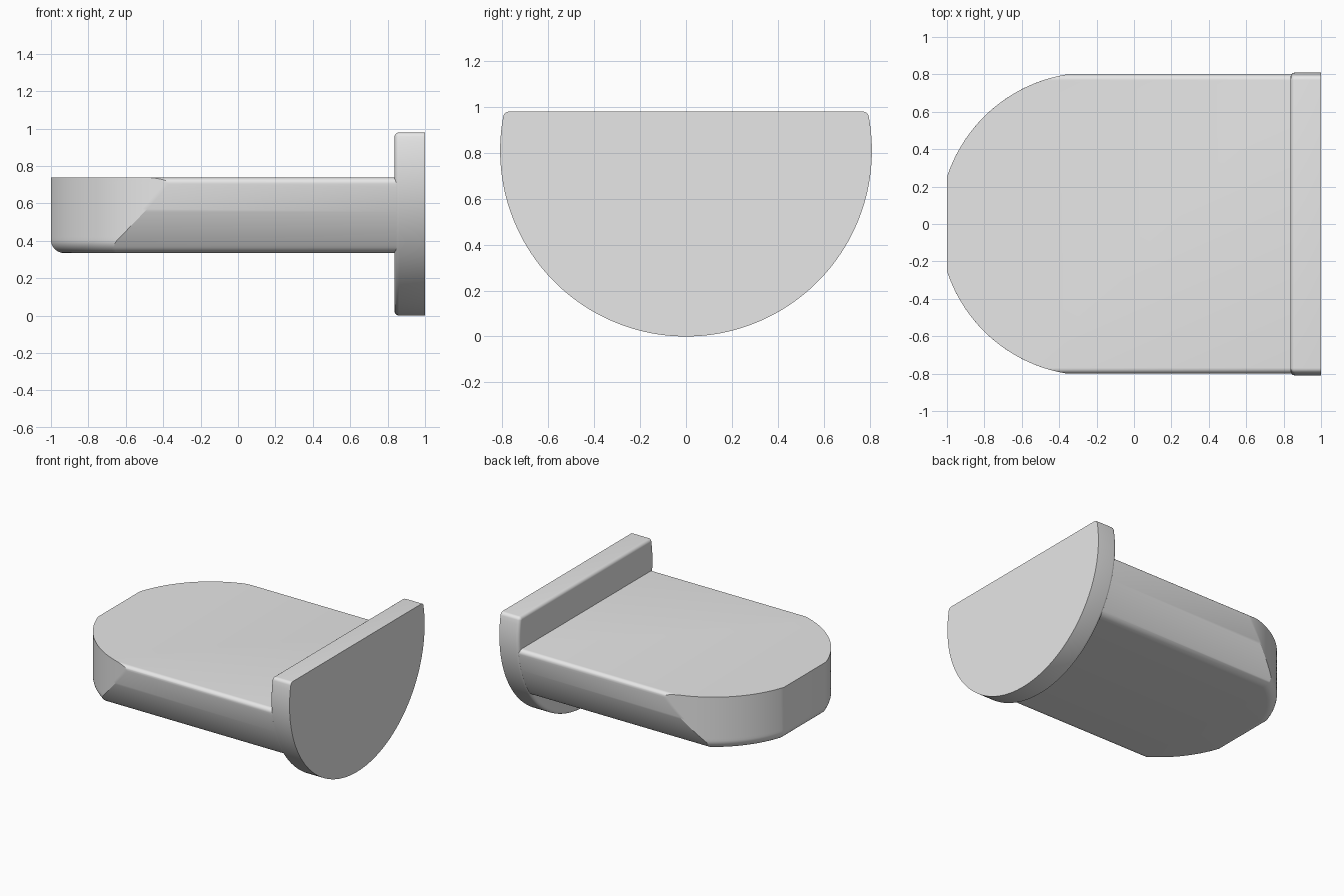
import bpy, bmesh
from math import sin, cos, asin, acos, atan2, sqrt, pi, radians

cube = bpy.data.objects.get("Cube")
if cube:
    bpy.data.objects.remove(cube, do_unlink=True)

grey = bpy.data.materials.new("light_grey")
grey.use_nodes = True
grey.diffuse_color = (0.8, 0.8, 0.8, 1)
grey.node_tree.nodes["Principled BSDF"].inputs["Base Color"].default_value = (0.8, 0.8, 0.8, 1)


def spread(a, b, n):
    return [a + (b - a) * k / n for k in range(n + 1)]


def loft(name, rings):
    """Skin matching closed rings of points and cap both ends."""
    bm = bmesh.new()
    loops = [[bm.verts.new(p) for p in ring] for ring in rings]
    for a, b in zip(loops, loops[1:]):
        for k in range(len(a)):
            j = (k + 1) % len(a)
            bm.faces.new((a[k], a[j], b[j], b[k]))
    bm.faces.new(loops[0])
    bm.faces.new(loops[-1])
    bmesh.ops.recalc_face_normals(bm, faces=bm.faces[:])
    mesh = bpy.data.meshes.new(name)
    bm.to_mesh(mesh)
    bm.free()
    mesh.materials.append(grey)
    obj = bpy.data.objects.new(name, mesh)
    bpy.context.collection.objects.link(obj)
    bpy.ops.object.select_all(action='DESELECT')
    obj.select_set(True)
    bpy.context.view_layer.objects.active = obj
    bpy.ops.object.shade_smooth_by_angle(angle=radians(25))
    return obj


CENTRE_Z = 0.81   # axis height of the round cross-section
RADIUS = 0.81     # end plate and nose radius

# Tongue: barrel-sided slab with a rounded, blunt nose
BOTTOM, TOP = 0.335, 0.738
SIDE, NOSE_X = 0.805, -0.23
LOW, HIGH = 0.07, 0.03   # lower and upper edge fillets


def corner(z_mid, r):
    """Fillet centre y and the height where it meets the round side."""
    d = SIDE - r
    y = sqrt(d * d - (CENTRE_Z - z_mid) ** 2)
    return y, CENTRE_Z - (CENTRE_Z - z_mid) * SIDE / d


low_y, low_z = corner(BOTTOM + LOW, LOW)
high_y, high_z = corner(TOP - HIGH, HIGH)


def half_width(z):
    if z < low_z:
        return low_y + sqrt(LOW ** 2 - (z - BOTTOM - LOW) ** 2)
    if z > high_z:
        return high_y + sqrt(max(0, HIGH ** 2 - (z - TOP + HIGH) ** 2))
    return sqrt(SIDE ** 2 - (z - CENTRE_Z) ** 2)


def tongue_ring(z):
    drop = max(0, BOTTOM + LOW - z)
    inset = LOW - sqrt(max(0, LOW ** 2 - drop ** 2))
    r, w = RADIUS - inset, half_width(z)
    start = acos((NOSE_X + 1 - inset) / r)
    half = [(NOSE_X - r * cos(a), r * sin(a), z)
            for a in spread(start, asin(min(1, w / r)), 28)]
    half.append((0.9, w, z))
    return half + [(x, -y, h) for x, y, h in reversed(half)]


heights = [BOTTOM + LOW * (1 - cos(a)) for a in spread(0, pi / 2, 10)]
heights += spread(BOTTOM + LOW, high_z, 18)[1:]
heights += [TOP - HIGH + HIGH * sin(a)
            for a in spread(asin((high_z - TOP + HIGH) / HIGH), pi / 2, 8)[1:]]
loft("tongue", [tongue_ring(z) for z in heights])

# End plate: disc with a flat top, rounded corners and a rounded inner rim
PLATE_TOP, PLATE_X, RIM, CORNER = 0.98, 0.837, 0.025, 0.027


def plate_ring(x, inset):
    z_mid = PLATE_TOP - CORNER
    y_mid = sqrt((RADIUS - CORNER) ** 2 - (z_mid - CENTRE_Z) ** 2)
    tilt = atan2(z_mid - CENTRE_Z, y_mid)
    c, r = CORNER - inset, RADIUS - inset
    half = [(x, y_mid + c * cos(a), z_mid + c * sin(a))
            for a in spread(pi / 2, tilt, 6)]
    half += [(x, r * cos(a), CENTRE_Z + r * sin(a))
             for a in spread(tilt, -pi / 2, 48)[1:]]
    return half + [(h, -y, z) for h, y, z in reversed(half[:-1])]


rim = [plate_ring(PLATE_X + RIM * (1 - sin(a)), RIM * (1 - cos(a)))
       for a in spread(pi / 2, 0, 6)]
loft("end_plate", rim + [plate_ring(1, 0)])
